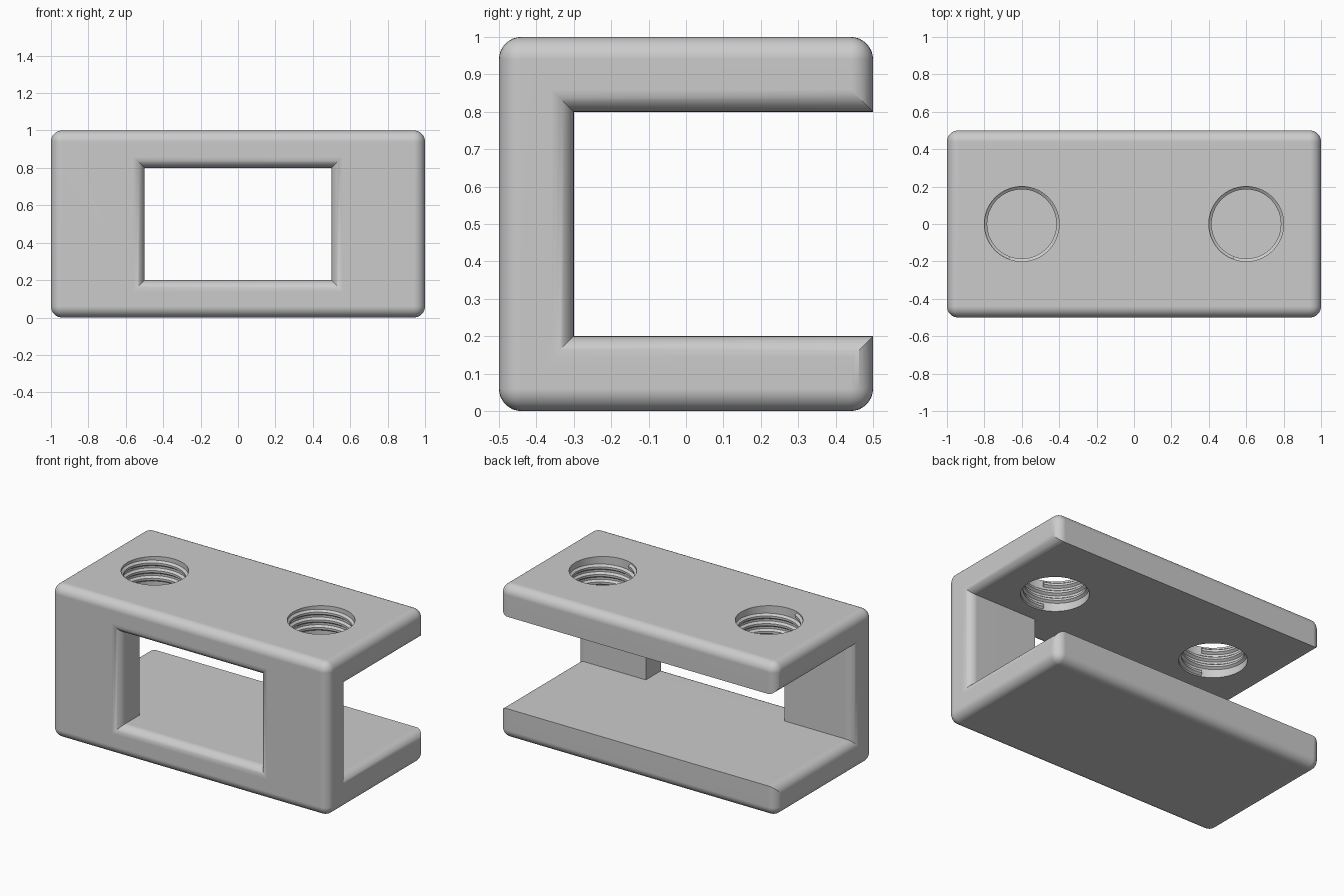
import bpy, bmesh
from math import sin, cos, pi, radians

old = bpy.data.objects.get("Cube")
if old:
    bpy.data.objects.remove(old, do_unlink=True)

FILLET = 0.06
HOLE_X, HOLE_R = 0.6, 0.2

grey = bpy.data.materials.new("plain grey")
grey.use_nodes = True
grey.diffuse_color = (0.6, 0.6, 0.6, 1)
grey.node_tree.nodes["Principled BSDF"].inputs["Base Color"].default_value = (0.6, 0.6, 0.6, 1)


def make_object(name, bm):
    bmesh.ops.recalc_face_normals(bm, faces=bm.faces)
    mesh = bpy.data.meshes.new(name)
    bm.to_mesh(mesh)
    bm.free()
    mesh.materials.append(grey)
    obj = bpy.data.objects.new(name, mesh)
    bpy.context.collection.objects.link(obj)
    return obj


def loft(name, rings):
    """Skin a list of equal-sized point rings and cap both ends."""
    bm = bmesh.new()
    loops = [[bm.verts.new(p) for p in ring] for ring in rings]
    n = len(loops[0])
    for a, b in zip(loops, loops[1:]):
        for i in range(n):
            j = (i + 1) % n
            bm.faces.new((a[i], a[j], b[j], b[i]))
    bm.faces.new(loops[0])
    bm.faces.new(loops[-1])
    return make_object(name, bm)


def activate(obj):
    bpy.ops.object.select_all(action='DESELECT')
    obj.select_set(True)
    bpy.context.view_layer.objects.active = obj


def cut(target, cutter):
    cutter.hide_render = True
    mod = target.modifiers.new("cut", 'BOOLEAN')
    mod.operation = 'DIFFERENCE'
    mod.solver = 'EXACT'
    mod.object = cutter
    activate(target)
    bpy.ops.object.modifier_apply(modifier=mod.name)
    bpy.data.objects.remove(cutter, do_unlink=True)


def flare(end, steps=8):
    """Stations running to a rounded mouth at distance end: (position, widening)."""
    arc = [i * pi / 2 / steps for i in range(steps + 1)]
    pts = [(end - FILLET + FILLET * sin(t), FILLET * (1 - cos(t))) for t in arc]
    return pts + [(end + 0.1, FILLET)]


# Rounded block
bm = bmesh.new()
bmesh.ops.create_cube(bm, size=1)
for v in bm.verts:
    v.co.x *= 2
    v.co.z += 0.5
bmesh.ops.bevel(bm, geom=bm.edges[:], offset=FILLET, segments=8, profile=0.5, affect='EDGES')
bracket = make_object("bracket_body", bm)

# Channel through the sides, open at the back, with rounded mouths
mouth = flare(1)
stations = [(-x, w) for x, w in reversed(mouth)] + mouth
cut(bracket, loft("channel_cutter", [
    [(x, -0.3 - w, 0.2 - w), (x, 0.7, 0.2 - w), (x, 0.7, 0.8 + w), (x, -0.3 - w, 0.8 + w)]
    for x, w in stations]))

# Front window with a rounded mouth
stations = [(-0.2, 0)] + [(-y, w) for y, w in flare(0.5)]
cut(bracket, loft("window_cutter", [
    [(sx * (0.5 + w), y, 0.5 + sz * (0.3 + w))
     for sx, sz in ((-1, -1), (1, -1), (1, 1), (-1, 1))]
    for y, w in stations]))


# Screw holes through the upper arm
def circle(cx, z, n=72):
    return [(cx + HOLE_R * cos(2 * pi * i / n), HOLE_R * sin(2 * pi * i / n), z) for i in range(n)]


for side in (-1, 1):
    cut(bracket, loft("hole_cutter", [circle(side * HOLE_X, 0.7), circle(side * HOLE_X, 1.1)]))

activate(bracket)
bpy.ops.object.shade_smooth_by_angle(angle=radians(30))
weighted = bracket.modifiers.new("even_shading", 'WEIGHTED_NORMAL')
weighted.keep_sharp = True

# Helical thread ridges inside the holes
TURNS, PITCH, STEPS = 3, 0.05, 72
SECTION = [(0.204, -0.021), (0.185, -0.007), (0.185, 0.007), (0.204, 0.021)]
for side, name in ((-1, "right_thread"), (1, "left_thread")):
    rings = []
    for i in range(TURNS * STEPS + 1):
        turn = i / STEPS
        a = 2 * pi * turn - radians(110)
        z = 0.825 + PITCH * turn
        rings.append([(side * HOLE_X + r * cos(a), r * sin(a), z + dz) for r, dz in SECTION])
    thread = loft(name, rings)
    activate(thread)
    bpy.ops.object.shade_smooth_by_angle(angle=radians(30))
